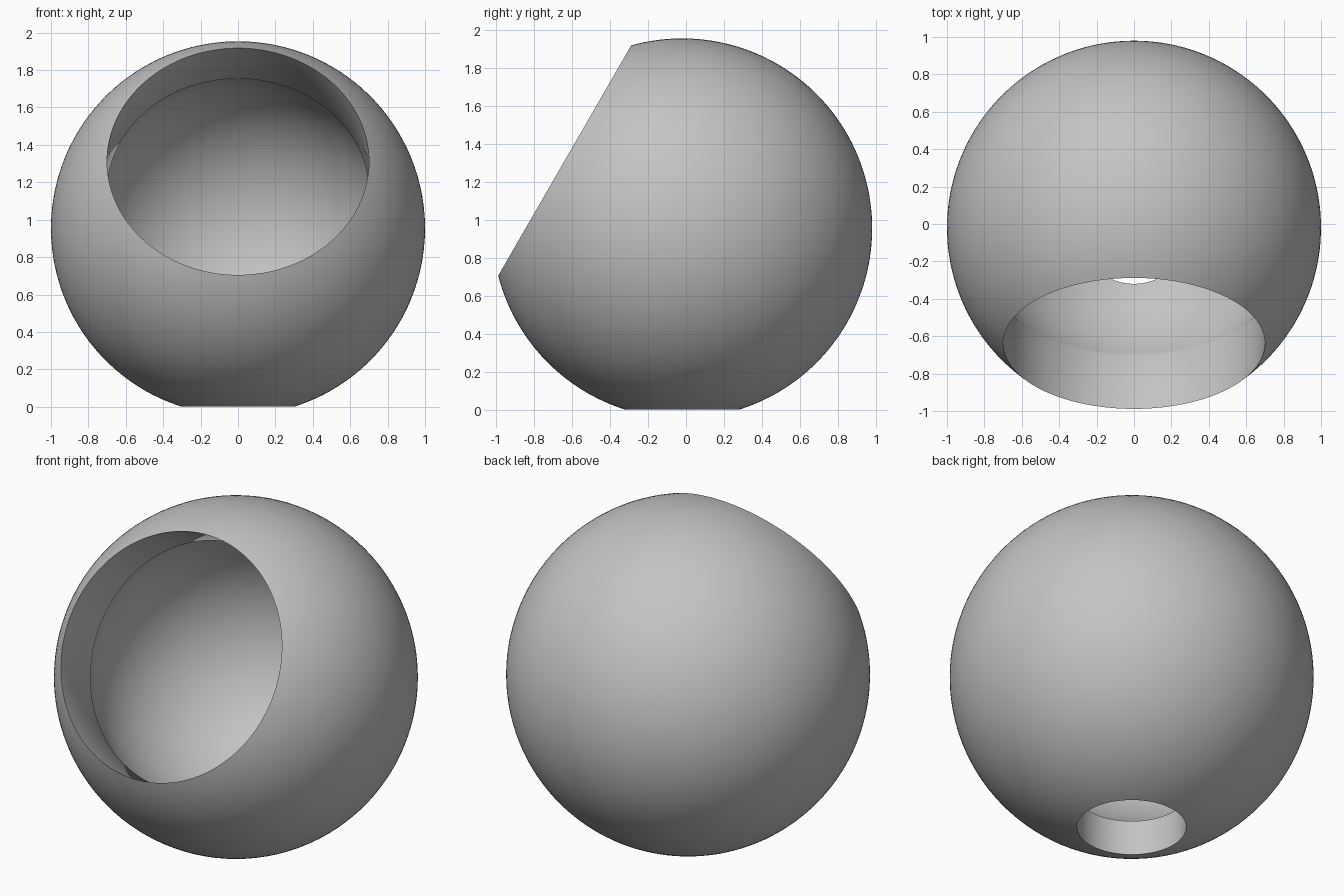
import bpy, bmesh, math
from mathutils import Matrix, Vector

if "Cube" in bpy.data.objects:
    bpy.data.objects.remove(bpy.data.objects["Cube"])

OUTER, INNER = 1.0, 0.8           # shell radii
MOUTH, DRAIN = 0.70, 0.30         # hole radii
CENTRE = Vector((0, -0.02, math.sqrt(OUTER**2 - DRAIN**2)))
TILT = math.radians(60)           # mouth axis, from vertical towards the front
SEGMENTS, RINGS = 128, 64

grey = bpy.data.materials.new("plain_grey")
grey.use_nodes = True
colour = (0.55, 0.55, 0.55, 1)
grey.diffuse_color = colour
grey.node_tree.nodes["Principled BSDF"].inputs["Base Color"].default_value = colour


def arc(radius):
    """Half circle from the rim of the mouth to the opposite pole."""
    start = math.asin(MOUTH / radius)
    angles = [start + (math.pi - start) * i / RINGS for i in range(RINGS + 1)]
    return [Vector((radius * math.sin(a), 0, radius * math.cos(a))) for a in angles]


# Hollow ball with a straight-walled round mouth, as one revolved profile
bm = bmesh.new()
points = arc(INNER)[::-1] + arc(OUTER)
verts = [bm.verts.new(p) for p in points]
edges = [bm.edges.new(pair) for pair in zip(verts, verts[1:])]
bmesh.ops.spin(bm, geom=verts + edges, cent=(0, 0, 0), axis=(0, 0, 1),
               angle=math.tau, steps=SEGMENTS)
bmesh.ops.remove_doubles(bm, verts=bm.verts, dist=0.0005)
bmesh.ops.recalc_face_normals(bm, faces=bm.faces)
bm.transform(Matrix.Translation(CENTRE) @ Matrix.Rotation(TILT, 4, "X"))
mesh = bpy.data.meshes.new("hollow_ball")
bm.to_mesh(mesh)
bm.free()
ball = bpy.data.objects.new("hollow_ball", mesh)
bpy.context.collection.objects.link(ball)
mesh.materials.append(grey)

# Round hole through the underside
bpy.ops.mesh.primitive_cylinder_add(vertices=SEGMENTS, radius=DRAIN, depth=0.8,
                                    location=(0, CENTRE.y, 0))
cutter = bpy.context.object
cutter.name = "base_hole_cutter"
cutter.data.materials.append(grey)
bpy.context.view_layer.objects.active = ball
cut = ball.modifiers.new("base_hole", "BOOLEAN")
cut.object = cutter
cut.solver = "EXACT"
bpy.ops.object.modifier_apply(modifier=cut.name)
bpy.data.objects.remove(cutter)

# Smooth surfaces with crisp rims
bpy.ops.object.select_all(action="DESELECT")
ball.select_set(True)
bpy.ops.object.shade_smooth_by_angle(angle=math.radians(30))
